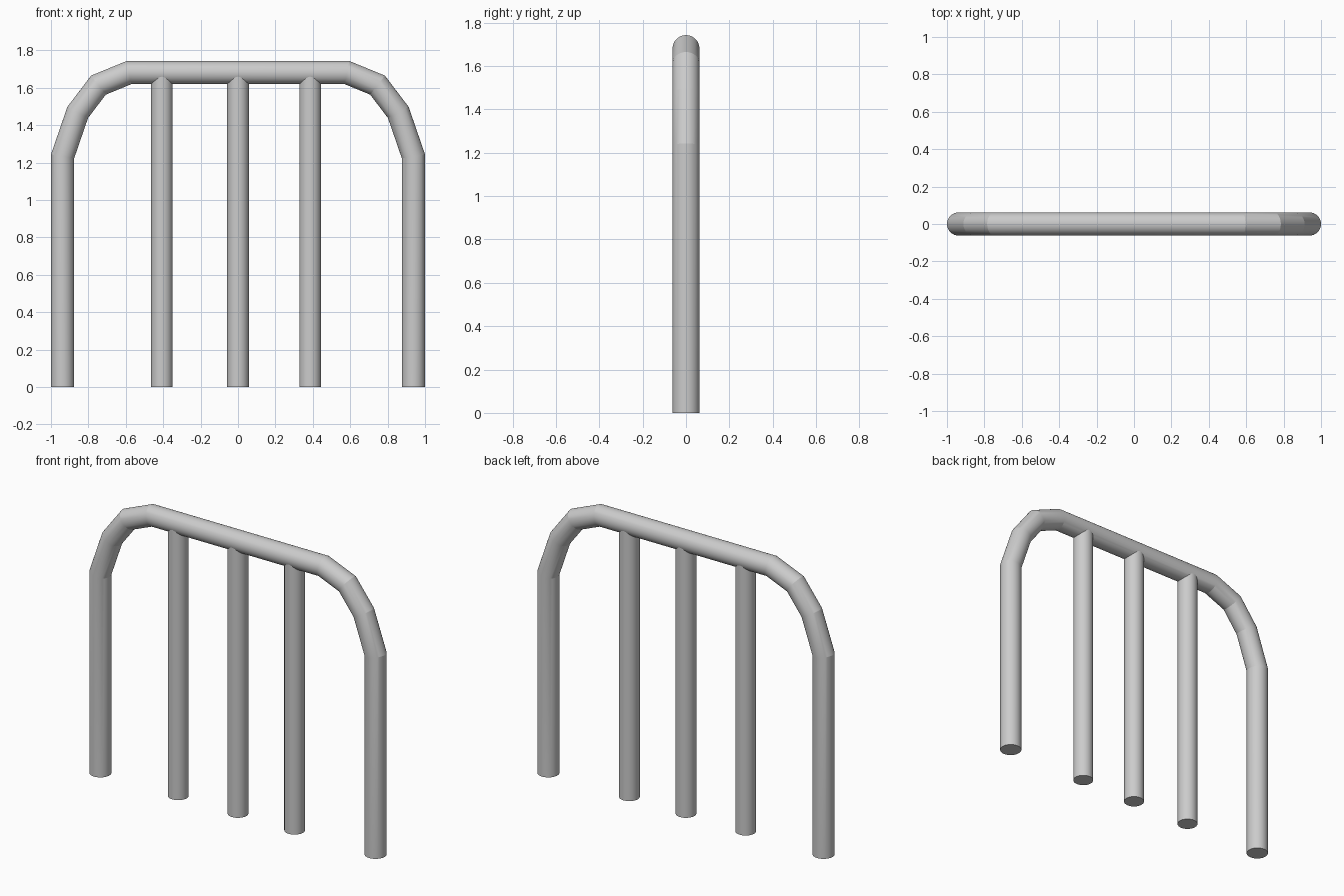
import bpy, bmesh, math
from mathutils import Vector

if "Cube" in bpy.data.objects:
    bpy.data.objects.remove(bpy.data.objects["Cube"])

SIDES = 32


def tube(name, path, radius):
    """Sweep a capped circle along a path in the XZ plane with mitred joints."""
    pts = [Vector((x, 0, z)) for x, z in path]
    dirs = [(b - a).normalized() for a, b in zip(pts, pts[1:])]
    bm = bmesh.new()
    rings = []
    for i, p in enumerate(pts):
        d0, d1 = dirs[max(i - 1, 0)], dirs[min(i, len(dirs) - 1)]
        t = (d0 + d1).normalized()
        side = Vector((t.z, 0, -t.x)) / t.dot(d1)
        ring = []
        for k in range(SIDES):
            a = 2 * math.pi * k / SIDES
            ring.append(bm.verts.new(p + radius * (side * math.cos(a) + Vector((0, math.sin(a), 0)))))
        rings.append(ring)
    for r0, r1 in zip(rings, rings[1:]):
        for k in range(SIDES):
            n = (k + 1) % SIDES
            bm.faces.new((r0[k], r0[n], r1[n], r1[k]))
    bm.faces.new(rings[0])
    bm.faces.new(rings[-1])
    bmesh.ops.recalc_face_normals(bm, faces=bm.faces)
    mesh = bpy.data.meshes.new(name)
    bm.to_mesh(mesh)
    bm.free()
    obj = bpy.data.objects.new(name, mesh)
    bpy.context.collection.objects.link(obj)
    bpy.ops.object.select_all(action='DESELECT')
    obj.select_set(True)
    bpy.context.view_layer.objects.active = obj
    bpy.ops.object.shade_smooth_by_angle(angle=math.radians(14))
    return obj


# Bent outer frame: half path mirrored to the other side
half = [(0.938, 0), (0.938, 1.233), (0.857, 1.468), (0.746, 1.614), (0.583, 1.681)]
tube("hoop_frame", [(-x, z) for x, z in half] + half[::-1], 0.062)

# Upright bars running into the top rail
for name, x in (("left_bar", -0.407), ("middle_bar", 0.0), ("right_bar", 0.386)):
    tube(name, [(x, 0), (x, 1.67)], 0.058)
